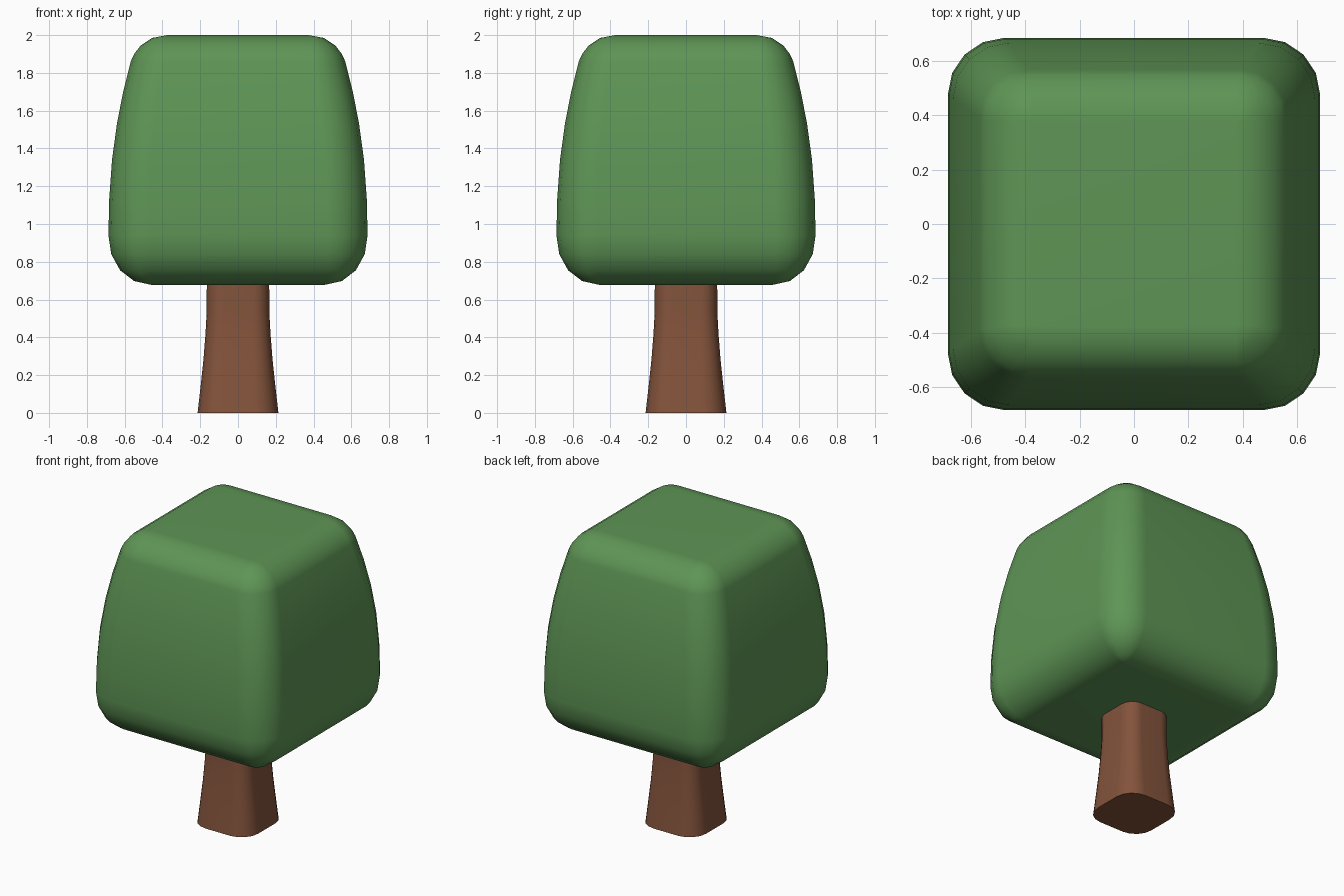
import bpy, bmesh, math

if "Cube" in bpy.data.objects:
    bpy.data.objects.remove(bpy.data.objects["Cube"])


def material(name, rgb):
    m = bpy.data.materials.new(name)
    m.diffuse_color = (*rgb, 1)
    m.use_nodes = True
    m.node_tree.nodes["Principled BSDF"].inputs["Base Color"].default_value = m.diffuse_color
    return m


def ring(core, radius, z, segs=4):
    """Rounded square outline: core half-width plus corner radius."""
    pts = []
    for q in range(4):
        a0 = q * math.pi / 2
        cx = core * (1 if q in (0, 3) else -1)
        cy = core * (1 if q in (0, 1) else -1)
        for i in range(segs + 1):
            a = a0 + i / segs * math.pi / 2
            pts.append((cx + radius * math.cos(a), cy + radius * math.sin(a), z))
    return pts


def loft(name, profile, mat, angle):
    """Join rounded squares given as (half width, core, z) and cap both ends."""
    bm = bmesh.new()
    rings = [[bm.verts.new(p) for p in ring(c, max(h - c, 0), z)] for h, c, z in profile]
    n = len(rings[0])
    for a, b in zip(rings, rings[1:]):
        for i in range(n):
            j = (i + 1) % n
            bm.faces.new((a[i], a[j], b[j], b[i]))
    bm.faces.new(rings[0][::-1])
    bm.faces.new(rings[-1])
    bmesh.ops.remove_doubles(bm, verts=bm.verts, dist=0.0005)
    bmesh.ops.recalc_face_normals(bm, faces=bm.faces)
    me = bpy.data.meshes.new(name)
    bm.to_mesh(me)
    bm.free()
    me.materials.append(mat)
    ob = bpy.data.objects.new(name, me)
    bpy.context.collection.objects.link(ob)
    bpy.ops.object.select_all(action='DESELECT')
    ob.select_set(True)
    bpy.context.view_layer.objects.active = ob
    bpy.ops.object.shade_smooth_by_angle(angle=math.radians(angle))
    ob.modifiers.new("Weighted normals", 'WEIGHTED_NORMAL').keep_sharp = True
    return ob


green = material("leaf green", (0.112, 0.30, 0.091))
brown = material("bark brown", (0.23, 0.088, 0.045))

# Trunk: flared rounded post, running a little way into the crown
loft("trunk", [(0.214, 0.09, 0), (0.198, 0.088, 0.14), (0.183, 0.085, 0.28),
               (0.172, 0.082, 0.42), (0.166, 0.08, 0.53), (0.165, 0.08, 0.75)], brown, 40)

# Crown: tapered block with soft edges and corners
loft("crown", [(0.46, 0.46, 0.678), (0.55, 0.47, 0.698), (0.624, 0.475, 0.755),
               (0.671, 0.475, 0.84), (0.686, 0.475, 0.94), (0.682, 0.472, 1.13),
               (0.667, 0.462, 1.34), (0.641, 0.443, 1.53), (0.608, 0.418, 1.70),
               (0.568, 0.39, 1.86), (0.55, 0.385, 1.90), (0.515, 0.38, 1.945),
               (0.455, 0.375, 1.985), (0.375, 0.375, 2.0)], green, 45)
